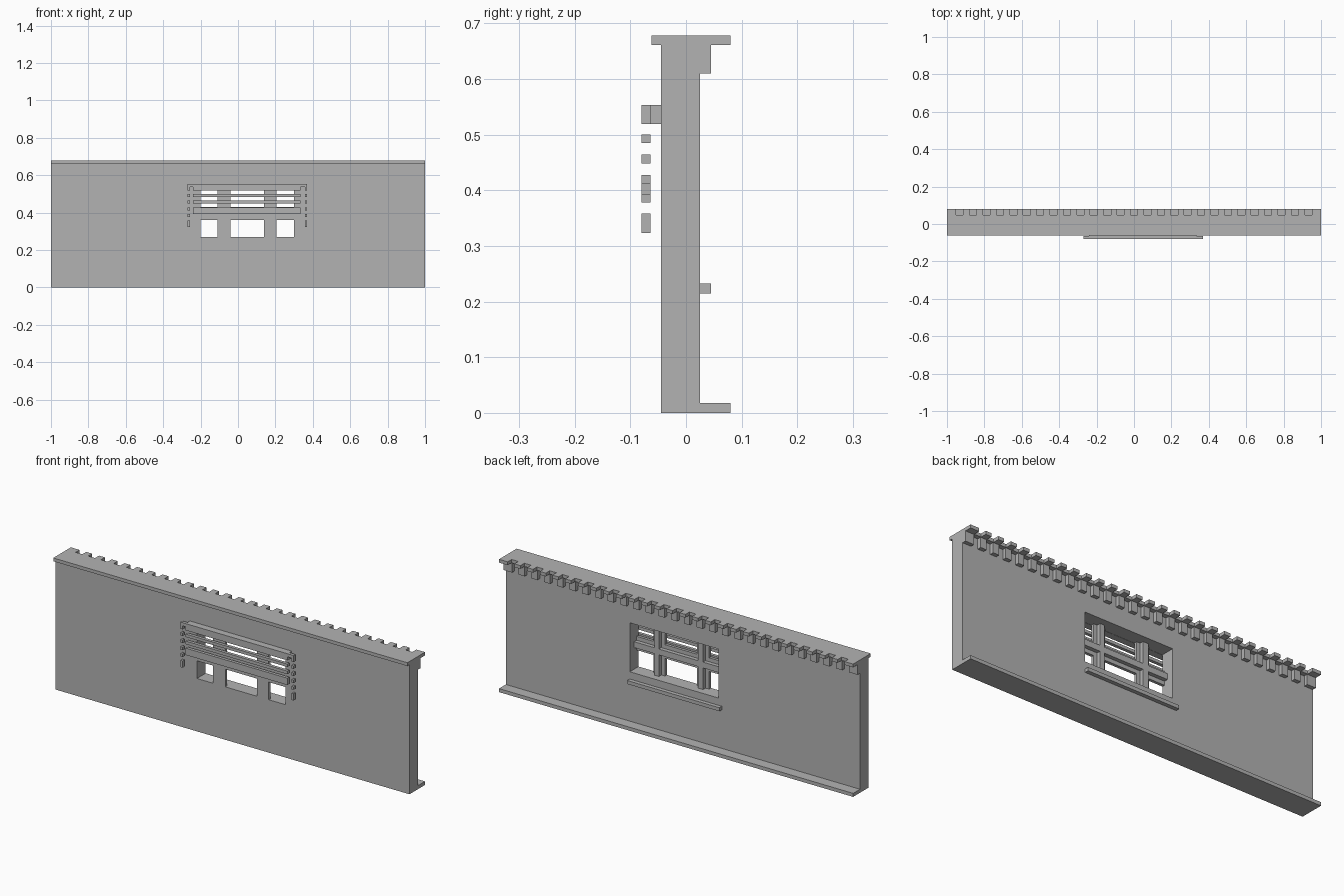
import bpy
import bmesh

old = bpy.data.objects.get("Cube")
if old:
    bpy.data.objects.remove(old, do_unlink=True)

grey = bpy.data.materials.new("plain_grey")
grey.use_nodes = True
grey.diffuse_color = (0.45, 0.45, 0.45, 1)
grey.node_tree.nodes["Principled BSDF"].inputs["Base Color"].default_value = (0.45, 0.45, 0.45, 1)


def extrude(name, outline, z0, z1):
    """Prism from a plan outline."""
    bm = bmesh.new()
    face = bm.faces.new([bm.verts.new((x, y, z0)) for x, y in outline])
    top = bmesh.ops.extrude_face_region(bm, geom=[face])["geom"]
    for v in top:
        if isinstance(v, bmesh.types.BMVert):
            v.co.z = z1
    bmesh.ops.recalc_face_normals(bm, faces=bm.faces)
    mesh = bpy.data.meshes.new(name)
    bm.to_mesh(mesh)
    bm.free()
    mesh.materials.append(grey)
    obj = bpy.data.objects.new(name, mesh)
    bpy.context.collection.objects.link(obj)
    return obj


def box(name, x, y, z):
    outline = [(x[0], y[0]), (x[1], y[0]), (x[1], y[1]), (x[0], y[1])]
    return extrude(name, outline, *z)


# Key planes
FRONT, BACK, DEEP = -0.045, 0.025, 0.08
CORBEL = 0.045
WIN_X, WIN_Z = (-0.20, 0.30), (0.27, 0.52)

# Wall with a window opening
wall = box("wall", (-1, 1), (FRONT, BACK), (0, 0.662))
cutter = box("window_cutter", WIN_X, (-0.2, 0.2), WIN_Z)
cutter.hide_render = True
cut = wall.modifiers.new("window", "BOOLEAN")
cut.operation = "DIFFERENCE"
cut.solver = "EXACT"
cut.object = cutter
bpy.context.view_layer.objects.active = wall
wall.select_set(True)
bpy.ops.object.modifier_apply(modifier="window")
bpy.data.objects.remove(cutter, do_unlink=True)

# Base ledge and window sill at the back
box("base_ledge", (-1, 1), (BACK, DEEP), (0, 0.018))
box("window_sill", (-0.22, 0.30), (BACK, CORBEL), (0.215, 0.233))

# Toothed cornice with a corbel under every tooth
COUNT, PITCH, GAP, FIRST = 27, 0.0717, 0.038, -0.951
gaps = [(FIRST + i * PITCH, FIRST + i * PITCH + GAP) for i in range(COUNT)]
outline = [(1, -0.062), (-1, -0.062), (-1, DEEP)]
for a, b in gaps:
    outline += [(a, DEEP), (a, 0.048), (b, 0.048), (b, DEEP)]
outline.append((1, DEEP))
extrude("cornice", outline, 0.661, 0.678)

starts = [-1] + [b for a, b in gaps]
ends = [a for a, b in gaps] + [1]
for a, b in zip(starts, ends):
    box("corbel", (a, b), (BACK, CORBEL), (0.61, 0.661))

# Window frame: wide front members with narrower bars behind
for a, b in ((-0.11, -0.04), (0.14, 0.205)):
    box("mullion", (a, b), (FRONT, -0.03), WIN_Z)
    box("mullion_bar", (a + 0.02, b - 0.02), (-0.03, -0.01), WIN_Z)
box("transom", WIN_X, (FRONT, -0.03), (0.36, 0.43))
box("transom_bar", WIN_X, (-0.03, -0.01), (0.38, 0.41))

# Shutter: head box, slats and bottom board
SHUT_X, SHUT_Y = (-0.24, 0.335), (-0.08, -0.064)
box("shutter_head", SHUT_X, (SHUT_Y[0], FRONT), (0.519, 0.553))
for z0, z1 in ((0.485, 0.50), (0.448, 0.464), (0.393, 0.428)):
    box("shutter_slat", SHUT_X, SHUT_Y, (z0, z1))

# Broken guide rails hooked onto the head at both sides
for outer, inner, head in ((-0.27, -0.257, SHUT_X[0]), (0.37, 0.357, SHUT_X[1])):
    side = sorted((outer, inner))
    box("guide_arm", sorted((outer, head)), SHUT_Y, (0.537, 0.553))
    for z0, z1 in ((0.519, 0.537), (0.485, 0.50), (0.448, 0.464),
                   (0.412, 0.428), (0.378, 0.393), (0.323, 0.358)):
        box("guide_piece", side, SHUT_Y, (z0, z1))
